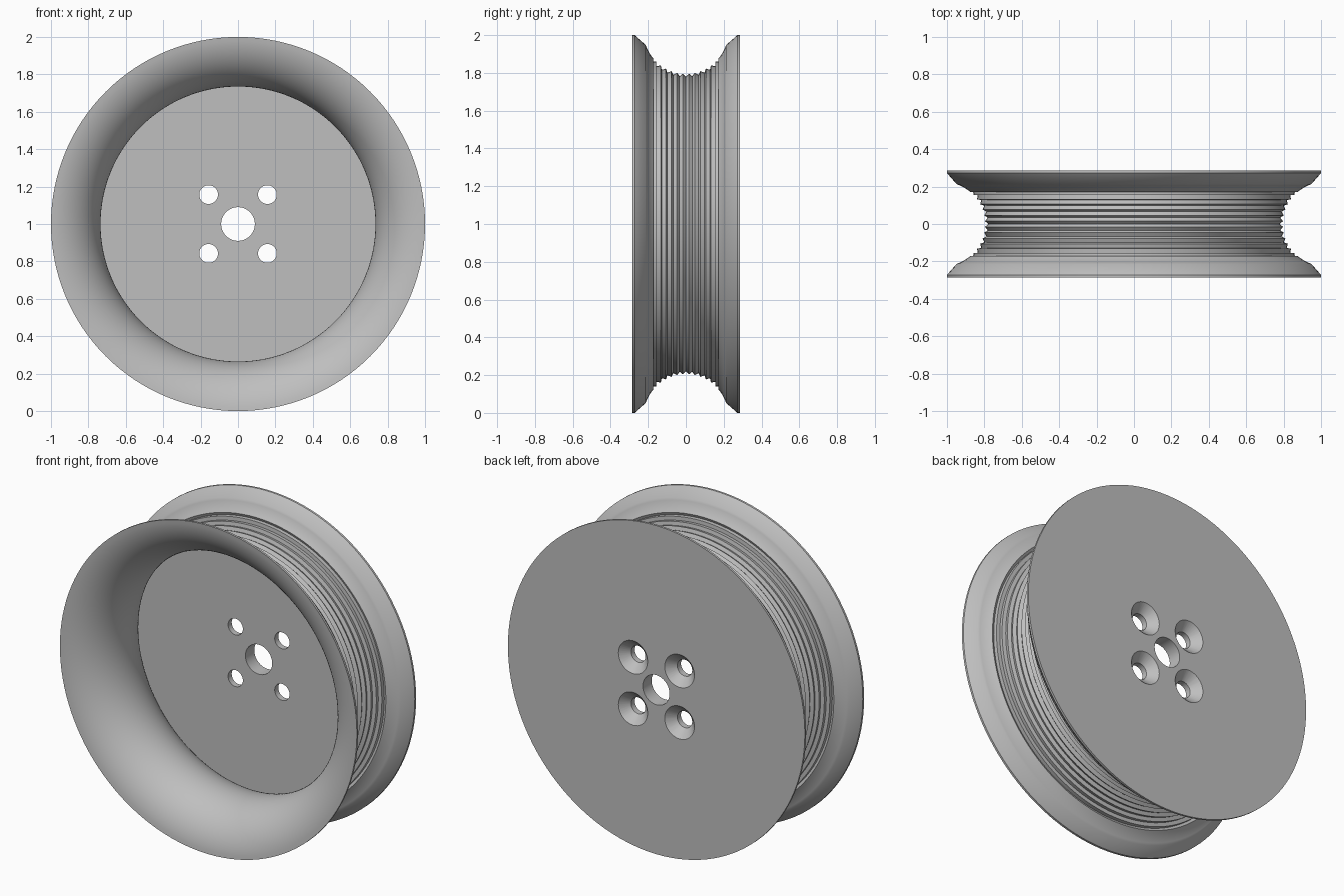
import bpy, bmesh, math
from mathutils import Matrix, Vector

cube = bpy.data.objects.get("Cube")
if cube:
    bpy.data.objects.remove(cube, do_unlink=True)

grey = bpy.data.materials.new("plain_grey")
grey.use_nodes = True
colour = (0.52, 0.52, 0.52, 1)
grey.diffuse_color = colour
grey.node_tree.nodes["Principled BSDF"].inputs["Base Color"].default_value = colour

ARC_CENTRE = 1.021   # radius at which the wheel wall's arc is centred
HALF = 0.285         # half width of the wheel
DISC = 0.20          # front face of the hub disc
TEETH = 12           # ribs around the tread


def revolve(bm, profile, x, z, steps):
    """Spin a closed (radius, y) profile around the y axis at (x, z)."""
    centre = Vector((x, 0, z))
    rings = []
    for i in range(steps):
        turn = Matrix.Rotation(math.tau * i / steps, 3, 'Y')
        rings.append([bm.verts.new(centre + turn @ Vector((r, y, 0))) for r, y in profile])
    count = len(profile)
    for i in range(steps):
        a, b = rings[i], rings[(i + 1) % steps]
        for j in range(count):
            k = (j + 1) % count
            if profile[j][0] or profile[k][0]:
                bm.faces.new((a[j], a[k], b[k], b[j]))


def make_object(name, bm):
    bmesh.ops.remove_doubles(bm, verts=bm.verts, dist=1e-5)
    bmesh.ops.recalc_face_normals(bm, faces=bm.faces)
    mesh = bpy.data.meshes.new(name)
    bm.to_mesh(mesh)
    bm.free()
    mesh.materials.append(grey)
    obj = bpy.data.objects.new(name, mesh)
    bpy.context.collection.objects.link(obj)
    return obj


def on_arc(radius, angle):
    return (ARC_CENTRE - radius * math.cos(angle), radius * math.sin(angle))


def arc(radius, start, end, count):
    return [on_arc(radius, start + (end - start) * i / count) for i in range(count + 1)]


# Inner wall: from the hub disc, over the throat, out to the front lip
INNER, CREST, VALLEY = 0.286, 0.225, 0.241
profile = [(0.09, DISC)]
profile += arc(INNER, math.asin(DISC / INNER), -math.asin(HALF / INNER), 32)
profile[-1] = (1, -HALF)

# Outer wall: lip, curved flange, ribbed tread, then the mirrored flange
tread, flange = math.radians(48), math.radians(71)
front_flange = [(1, -0.272)] + arc(CREST, -flange, -tread - 0.03, 6)
ribs = []
for i in range(2 * TEETH + 1):
    ribs.append(on_arc(CREST if i % 2 else VALLEY, tread * (i / TEETH - 1)))
back_flange = [(r, -y) for r, y in reversed(front_flange)]
profile += front_flange + ribs + back_flange + [(1, HALF), (0.09, HALF)]

bm = bmesh.new()
revolve(bm, profile, 0, 1, 128)
wheel = make_object("wheel", bm)

# Four countersunk bolt holes
bm = bmesh.new()
hole = [(0, 0.15), (0.05, 0.15), (0.05, 0.235), (0.11, 0.295), (0, 0.295)]
for sx in (-1, 1):
    for sz in (-1, 1):
        revolve(bm, hole, sx * 0.157, 1 + sz * 0.157, 40)
cutter = make_object("bolt_hole_cutter", bm)
cutter.hide_render = True

cut = wheel.modifiers.new("bolt_holes", 'BOOLEAN')
cut.operation = 'DIFFERENCE'
cut.solver = 'EXACT'
cut.object = cutter
bpy.ops.object.select_all(action='DESELECT')
wheel.select_set(True)
bpy.context.view_layer.objects.active = wheel
bpy.ops.object.modifier_apply(modifier=cut.name)
bpy.data.objects.remove(cutter, do_unlink=True)

bpy.ops.object.shade_smooth_by_angle(angle=math.radians(30))
